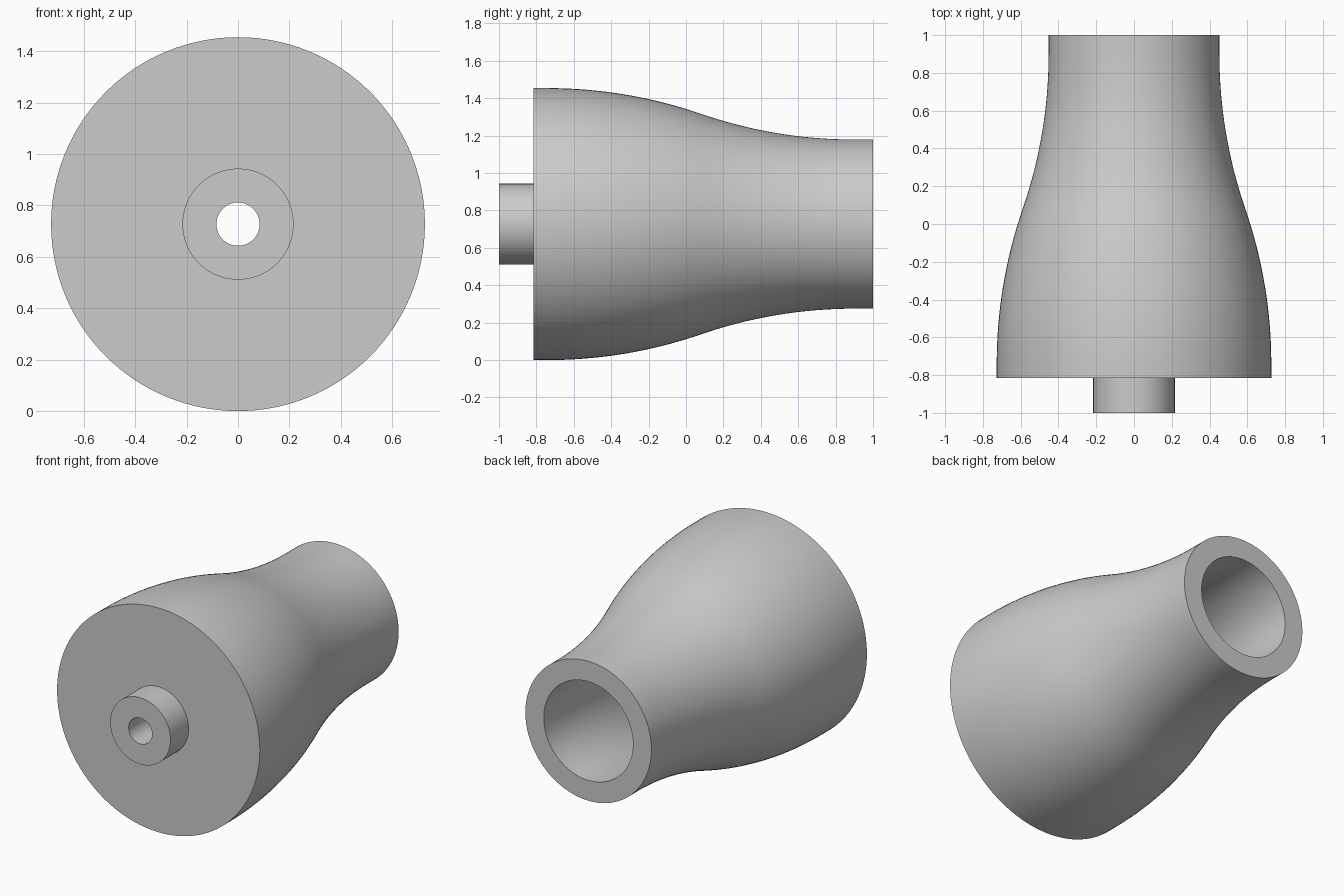
import bpy
import bmesh
import math
from mathutils import Vector, Matrix

if "Cube" in bpy.data.objects:
    bpy.data.objects.remove(bpy.data.objects["Cube"], do_unlink=True)

BASE_R, NECK_R = 0.727, 0.452      # outer radii at the two ends
FRONT, BACK = -0.815, 1.0          # ends of the bell along y
CURVE_START, CURVE_END = -0.74, 0.9
WALL = 0.132
STUB_R, STUB_END = 0.216, -1.0
SEGMENTS = 128
STEPS = 16

grey = bpy.data.materials.new("plain_grey")
grey.use_nodes = True
colour = (0.6, 0.6, 0.6, 1.0)
grey.diffuse_color = colour
grey.node_tree.nodes["Principled BSDF"].inputs["Base Color"].default_value = colour


def bell_curve(inset):
    """Two tangent arcs from base to neck as (radius, y), offset inwards."""
    half = (CURVE_END - CURVE_START) / 2
    drop = (BASE_R - NECK_R) / 2
    arc = (half ** 2 + drop ** 2) / (2 * drop)
    sweep = math.asin(half / arc)
    angles = [sweep * i / STEPS for i in range(STEPS + 1)]
    convex = [(BASE_R - arc + (arc - inset) * math.cos(a),
               CURVE_START + (arc - inset) * math.sin(a)) for a in angles]
    concave = [(NECK_R + arc - (arc + inset) * math.cos(a),
                CURVE_END - (arc + inset) * math.sin(a)) for a in reversed(angles)]
    return convex + concave[1:]


def lathe(name, profile):
    """Revolve a closed (radius, y) outline about the y axis."""
    bm = bmesh.new()
    verts = [bm.verts.new((r, y, 0)) for r, y in profile]
    edges = [bm.edges.new((v, verts[i - 1])) for i, v in enumerate(verts)]
    bmesh.ops.spin(bm, geom=verts + edges, cent=Vector(), axis=Vector((0, 1, 0)),
                   angle=math.tau, steps=SEGMENTS, use_merge=True)
    bmesh.ops.remove_doubles(bm, verts=bm.verts, dist=1e-5)
    bmesh.ops.recalc_face_normals(bm, faces=bm.faces)
    bmesh.ops.transform(bm, matrix=Matrix.Translation((0, 0, BASE_R)), verts=bm.verts)
    mesh = bpy.data.meshes.new(name)
    bm.to_mesh(mesh)
    bm.free()
    mesh.materials.append(grey)
    obj = bpy.data.objects.new(name, mesh)
    bpy.context.collection.objects.link(obj)
    bpy.ops.object.select_all(action="DESELECT")
    obj.select_set(True)
    bpy.context.view_layer.objects.active = obj
    bpy.ops.object.shade_smooth_by_angle(angle=math.radians(30))


# Outside of the stub and bell, then back along the hollow and through the bore
outside = [(STUB_R, STUB_END), (STUB_R, FRONT), (BASE_R, FRONT),
           *bell_curve(0), (NECK_R, BACK)]
floor = FRONT + WALL
bore = STUB_R - WALL
inside = [(bore, STUB_END), (bore, floor), (BASE_R - WALL, floor),
          *[p for p in bell_curve(WALL) if p[1] > floor + 0.01],
          (NECK_R - WALL, BACK)]
lathe("hollow_bell_reducer", outside + inside[::-1])
